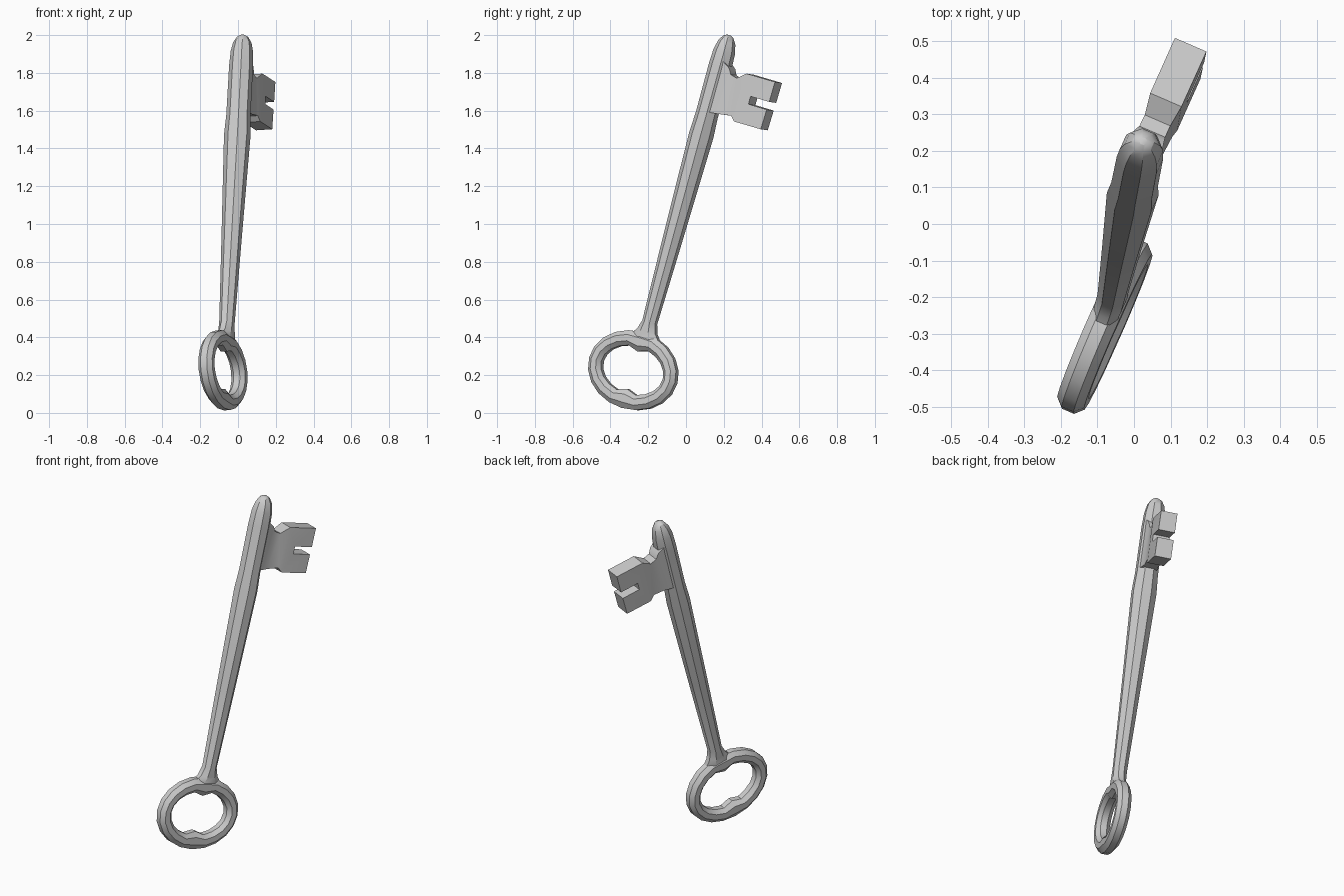
import bpy, bmesh, math
from mathutils import Matrix, Vector

if "Cube" in bpy.data.objects:
    bpy.data.objects.remove(bpy.data.objects["Cube"])

# Key frame: local x = towards the bit, local y = thickness, local z = along the shaft
W = Vector((0.053, 0.265, 0.963)).normalized()
U = Vector((0.396, 0.879, -0.264))
U = (U - W * U.dot(W)).normalized()
N = W.cross(U)
FRAME = Matrix.Translation((-0.06, -0.2, 0.45)) @ Matrix((U, N, W)).transposed().to_4x4()

metal = bpy.data.materials.new("grey metal")
metal.diffuse_color = (0.6, 0.6, 0.6, 1)
metal.use_nodes = True
metal.node_tree.nodes["Principled BSDF"].inputs["Base Color"].default_value = metal.diffuse_color


def finish(bm, name, angle=30):
    bmesh.ops.recalc_face_normals(bm, faces=bm.faces)
    bm.transform(FRAME)
    me = bpy.data.meshes.new(name)
    bm.to_mesh(me)
    bm.free()
    me.materials.append(metal)
    ob = bpy.data.objects.new(name, me)
    bpy.context.collection.objects.link(ob)
    bpy.ops.object.select_all(action='DESELECT')
    ob.select_set(True)
    bpy.context.view_layer.objects.active = ob
    bpy.ops.object.shade_smooth_by_angle(angle=math.radians(angle))
    return ob


def loft(rings, closed=False):
    """Skin a list of equally long point loops."""
    bm = bmesh.new()
    loops = [[bm.verts.new(p) for p in r] for r in rings]
    pairs = list(zip(loops, loops[1:]))
    if closed:
        pairs.append((loops[-1], loops[0]))
    for a, b in pairs:
        for i in range(len(a)):
            j = (i + 1) % len(a)
            bm.faces.new((a[i], a[j], b[j], b[i]))
    if not closed:
        bm.faces.new(loops[0])
        bm.faces.new(loops[-1])
    return bm


# Shaft: octagonal, slightly tapered, rounded tip; (height, half width, half thickness)
stations = [(-0.10, 0.085, 0.034), (-0.055, 0.085, 0.036), (-0.02, 0.055, 0.038),
            (0.03, 0.038, 0.038), (0.5, 0.049, 0.050), (1.06, 0.060, 0.066),
            (1.17, 0.055, 0.060), (1.44, 0.057, 0.059), (1.52, 0.054, 0.055),
            (1.57, 0.043, 0.045), (1.60, 0.026, 0.028), (1.61, 0.010, 0.010)]
k = 1 / math.cos(math.pi / 8)
shaft = []
for w, a, b in stations:
    angles = [math.pi / 8 + i * math.pi / 4 for i in range(8)]
    shaft.append([(a * k * math.cos(t), b * k * math.sin(t), w) for t in angles])
finish(loft(shaft), "shaft")

# Bow: oval ring with a chamfered section and a small inner bump at top and bottom
section = [(0, -0.018), (0.28, -0.040), (0.7, -0.040), (1, -0.018),
           (1, 0.018), (0.7, 0.040), (0.28, 0.040), (0, 0.018)]
SEG = 20
bow = []
for i in range(SEG):
    t = 2 * math.pi * i / SEG
    c, s = math.cos(t), math.sin(t)
    bump = 0.025 if i in (SEG // 4, 3 * SEG // 4) else 0
    inner = Vector((0.185 * c, (0.128 - bump) * s))
    outer = Vector((0.258 * c, 0.208 * s))
    loop = []
    for f, n in section:
        p = inner.lerp(outer, f)
        loop.append((p.x - 0.018, n, p.y - 0.238))
    bow.append(loop)
finish(loft(bow, True), "bow")

# Bit: notched blade with two teeth, flaring into the shaft at its root
outline = [(0.0, 1.19), (0.05, 1.192), (0.088, 1.197), (0.155, 1.207), (0.182, 1.182),
           (0.342, 1.183), (0.345, 1.292), (0.235, 1.292), (0.235, 1.335), (0.347, 1.335),
           (0.349, 1.445), (0.178, 1.444), (0.126, 1.405), (0.088, 1.415),
           (0.07, 1.445), (0.0, 1.49)]


def half_thickness(u):
    if u < 0.13:
        return 0.056 - 0.018 * min(u / 0.09, 1)
    return 0.038 + 0.009 * min((u - 0.12) / 0.06, 1)


bm = bmesh.new()
sides = [[bm.verts.new((u, s * half_thickness(u), w)) for u, w in outline] for s in (-1, 1)]
count = len(outline)
for i in range(count):
    j = (i + 1) % count
    bm.faces.new((sides[0][i], sides[0][j], sides[1][j], sides[1][i]))
# side faces: strips joining lower and upper outline, split around the slot
strips = [(0, 1, 14, 15), (1, 2, 13, 14), (2, 3, 12, 13), (3, 4, 11, 12),
          (4, 7, 8, 11), (4, 5, 6, 7), (8, 9, 10, 11)]
for side in sides:
    for strip in strips:
        bm.faces.new([side[i] for i in strip])
# soften the long outer edges of the teeth
edges = [e for e in bm.edges if all(v.co.x > 0.17 for v in e.verts)
         and len(e.link_faces) == 2 and e.calc_face_angle(0) > 1.0]
bmesh.ops.bevel(bm, geom=edges, offset=0.006, segments=1, affect='EDGES')
finish(bm, "bit", 35)
